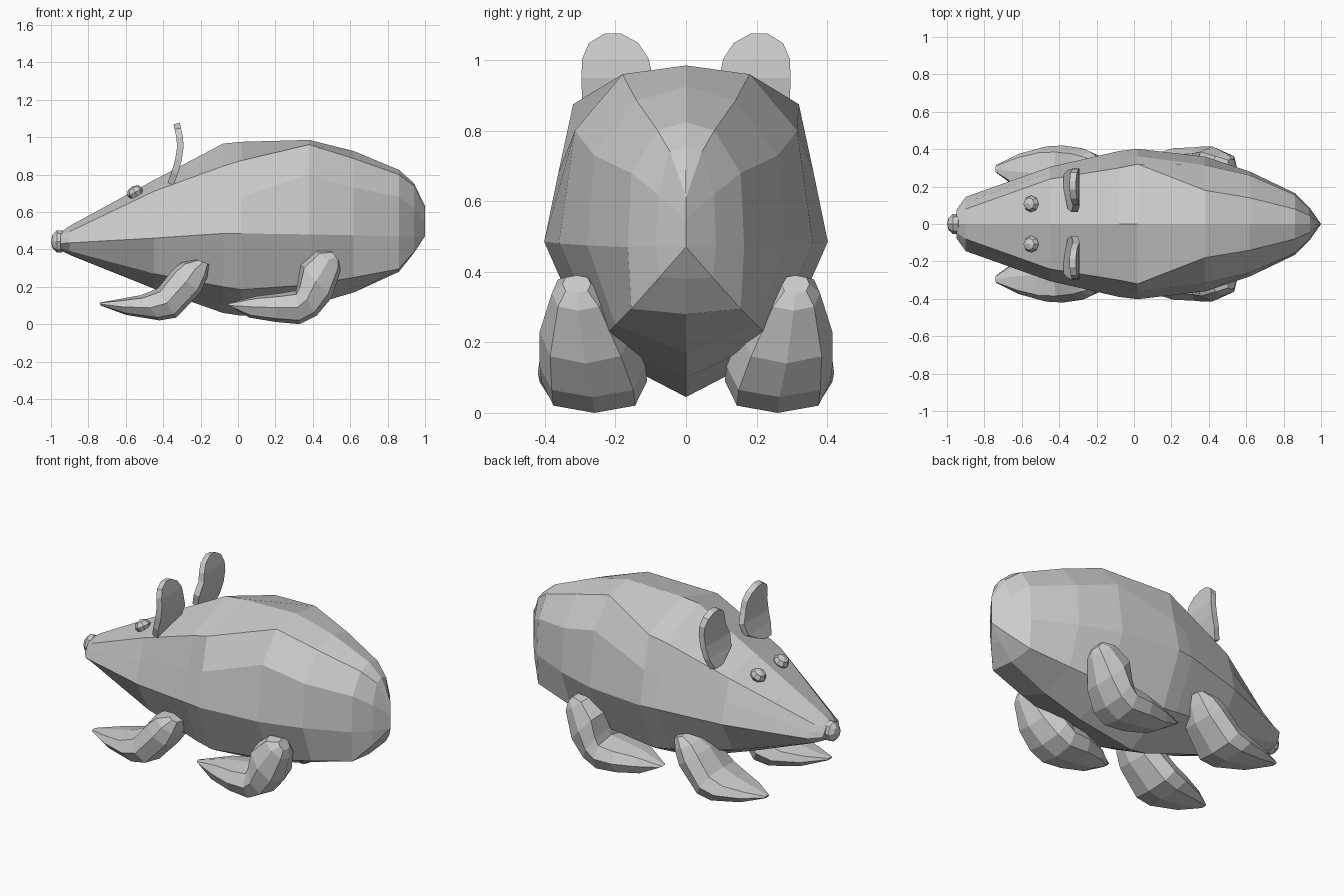
import bpy, bmesh, math

if "Cube" in bpy.data.objects:
    bpy.data.objects.remove(bpy.data.objects["Cube"])


def make(name, rings, closed=True):
    """Skin a list of equal-length point rings into a flat-shaded object."""
    bm = bmesh.new()
    rows = [[bm.verts.new(p) for p in r] for r in rings]
    n = len(rows[0])
    for a, b in zip(rows, rows[1:]):
        for i in range(n if closed else n - 1):
            j = (i + 1) % n
            bm.faces.new((a[i], a[j], b[j], b[i]))
    if closed:
        bm.faces.new(rows[0])
        bm.faces.new(rows[-1])
    bmesh.ops.remove_doubles(bm, verts=bm.verts, dist=0.002)
    bmesh.ops.recalc_face_normals(bm, faces=bm.faces)
    me = bpy.data.meshes.new(name)
    bm.to_mesh(me)
    bm.free()
    ob = bpy.data.objects.new(name, me)
    bpy.context.collection.objects.link(ob)
    return ob


# Body: x, top z, then (y, z) of shoulder, flank, side, belly edge, then bottom z
stations = [
    (-0.95, .49, .045, .475, .06, .455, .075, .43, .045, .405, .395),
    (-0.90, .525, .08, .495, .115, .465, .145, .435, .09, .39, .37),
    (-0.45, .77, .24, .71, .275, .59, .305, .46, .20, .27, .19),
    (-0.08, .965, .30, .845, .345, .66, .39, .485, .26, .20, .06),
    (0.02, .975, .32, .875, .362, .68, .402, .485, .27, .185, .045),
    (0.38, .985, .18, .96, .315, .80, .36, .48, .24, .21, .10),
    (0.62, .925, .14, .885, .26, .73, .28, .475, .20, .25, .17),
    (0.86, .825, .08, .80, .155, .68, .165, .47, .155, .295, .28),
    (0.94, .755, .045, .74, .08, .62, .085, .47, .075, .385, .38),
]
rings = []
for x, top, *mid, bot in stations:
    half = list(zip(mid[::2], mid[1::2]))
    rings.append([(x, 0, top)] + [(x, y, z) for y, z in half]
                 + [(x, 0, bot)] + [(x, -y, z) for y, z in reversed(half)])
# Tail end closes on an upright edge
ends = [.63, .61, .55, .47, .47, .47, .47, .47, .55, .61]
rings.append([(1.0, 0, z) for z in ends])
make("body", rings)


# Legs: upper x, z; lower x, z; centre y; half width
front_leg = [
    (-.74, .115, -.735, .10, .295, .02),
    (-.63, .135, -.60, .05, .28, .095),
    (-.52, .155, -.42, .02, .27, .145),
    (-.43, .19, -.33, .035, .265, .155),
    (-.35, .29, -.20, .17, .275, .13),
    (-.30, .33, -.165, .25, .285, .10),
    (-.22, .345, -.155, .32, .30, .05),
]
rear_leg = [
    (-.06, .11, -.03, .09, .29, .02),
    (.10, .15, .06, .035, .265, .10),
    (.22, .165, .20, .012, .26, .145),
    (.31, .18, .33, .0, .26, .15),
    (.32, .22, .42, .045, .265, .15),
    (.335, .32, .50, .14, .285, .13),
    (.42, .39, .55, .29, .305, .075),
    (.50, .39, .54, .34, .31, .04),
]


def soft(v):
    """Fuller than a circle: pushes the section toward a rounded box."""
    return math.copysign(abs(v) ** 0.75, v) if abs(v) > 1e-6 else 0.0


def leg(name, sections, side):
    rings = []
    for ux, uz, lx, lz, yc, hw in sections:
        ring = []
        for k in range(8):
            a = math.tau * k / 8
            t = soft(math.cos(a)) / 2
            ring.append(((ux + lx) / 2 + (ux - lx) * t,
                         side * (yc + hw * soft(math.sin(a))),
                         (uz + lz) / 2 + (uz - lz) * t))
        rings.append(ring)
    make(name, rings)


# Ears: z, inner y, outer y, x
ear_rows = [
    (.75, .19, .265, -.36),
    (.81, .08, .288, -.338),
    (.88, .065, .295, -.318),
    (.95, .095, .296, -.308),
    (1.0, .105, .295, -.312),
    (1.045, .135, .275, -.322),
    (1.072, .185, .23, -.328),
]

for side, label in ((1, "back"), (-1, "front")):
    leg("fore_leg_" + label, front_leg, side)
    leg("hind_leg_" + label, rear_leg, side)
    ear = make("ear_" + label,
               [[(x, side * a, z), (x, side * b, z)] for z, a, b, x in ear_rows],
               closed=False)
    mod = ear.modifiers.new("thickness", 'SOLIDIFY')
    mod.thickness = 0.035
    mod.offset = 0
    # Eyes
    bpy.ops.mesh.primitive_uv_sphere_add(segments=8, ring_count=4, radius=1,
                                         location=(-.55, side * .108, .705))
    eye = bpy.context.object
    eye.name = "eye_" + label
    eye.scale = (.046, .045, .036)
    eye.rotation_euler = (0, -.5, 0)

# Nose
bpy.ops.mesh.primitive_uv_sphere_add(segments=8, ring_count=5, radius=1,
                                     location=(-.955, 0, .442),
                                     rotation=(0, math.pi / 2, 0))
nose = bpy.context.object
nose.name = "nose"
nose.scale = (.062, .056, .045)
